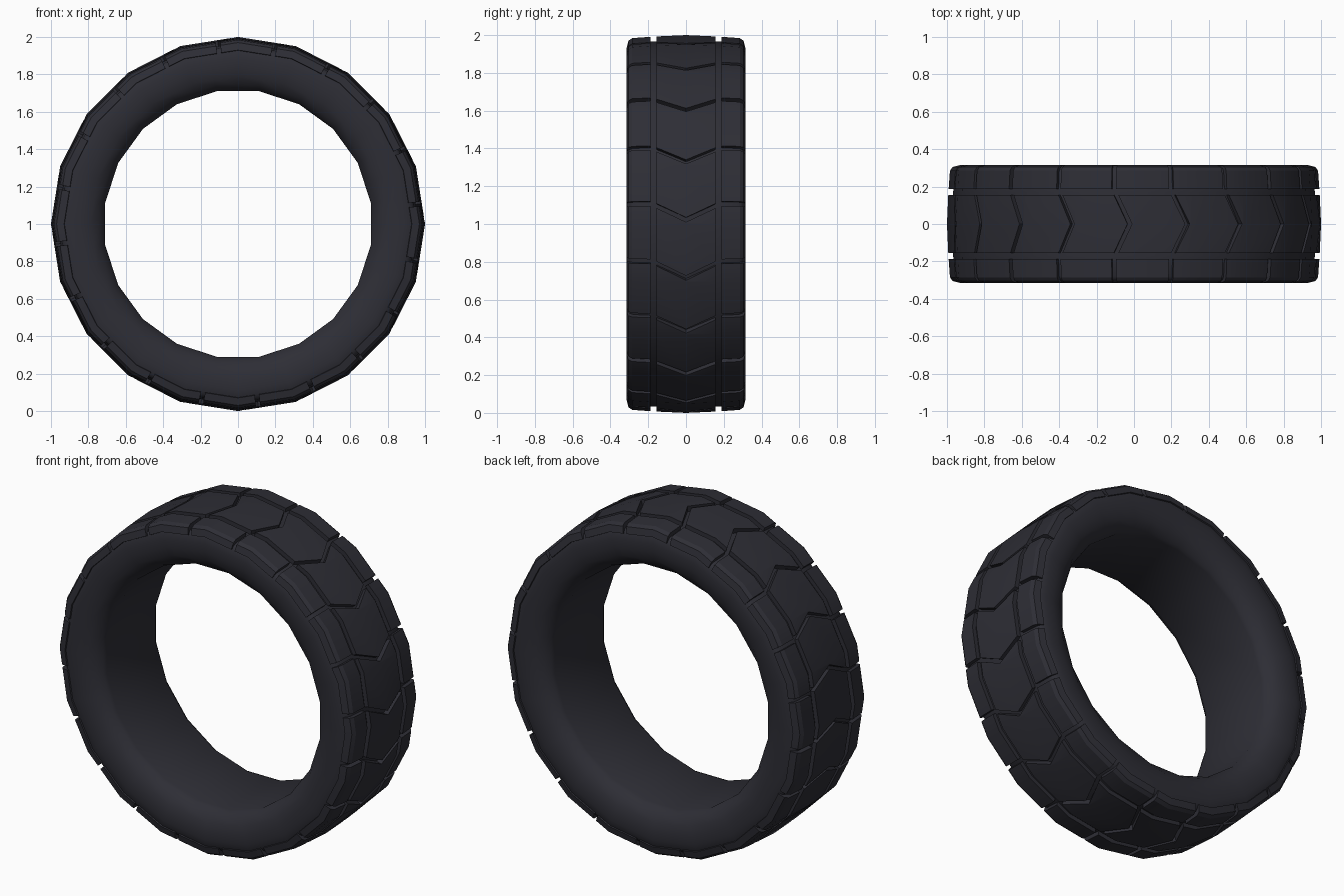
import bpy, bmesh
from math import sin, cos, radians, pi

old = bpy.data.objects.get("Cube")
if old:
    bpy.data.objects.remove(old, do_unlink=True)

SEGMENTS = 20
STEP = 360 / SEGMENTS          # degrees per tread segment
HALF = radians(STEP / 2)

# Single rubber colour
rubber = bpy.data.materials.new("dark_rubber")
rubber.use_nodes = True
COLOUR = (0.027, 0.027, 0.036, 1)
rubber.diffuse_color = COLOUR
bsdf = rubber.node_tree.nodes["Principled BSDF"]
bsdf.inputs["Base Color"].default_value = COLOUR
bsdf.inputs["Roughness"].default_value = 0.8


def place(angle, y, r):
    """Point on the wheel; the angle runs clockwise from the top."""
    a = radians(angle)
    return (r * sin(a), y, 1 + r * cos(a))


def flat_radius(angle, r):
    """Radius on a polygon whose corners lie on multiples of STEP."""
    a = radians(angle % STEP)
    return r * cos(HALF) / cos(a - HALF)


def finish(name, bm, angle):
    bmesh.ops.recalc_face_normals(bm, faces=bm.faces)
    mesh = bpy.data.meshes.new(name)
    bm.to_mesh(mesh)
    bm.free()
    mesh.materials.append(rubber)
    ob = bpy.data.objects.new(name, mesh)
    bpy.context.collection.objects.link(ob)
    bpy.ops.object.select_all(action='DESELECT')
    ob.select_set(True)
    bpy.context.view_layer.objects.active = ob
    bpy.ops.object.shade_smooth_by_angle(angle=radians(angle))
    return ob


# Tyre body: half profile (y, radius), inner bore to tread floor
half = [(0.23, 0.719), (0.25, 0.728), (0.28, 0.752), (0.302, 0.79),
        (0.313, 0.84), (0.314, 0.89), (0.308, 0.925), (0.298, 0.945),
        (0.28, 0.957), (0.17, 0.967)]
BORE_POINTS = 3                # points whose corners sit half a step round
profile = half + [(-y, r) for y, r in reversed(half)]
bm = bmesh.new()
rings = []
for col in range(2 * SEGMENTS):
    ring = []
    for y, r in profile:
        in_bore = r <= half[BORE_POINTS - 1][1]
        corner = (col % 2 == 1) == in_bore
        ring.append(bm.verts.new(
            place(col * STEP / 2, y, r if corner else r * cos(HALF))))
    rings.append(ring)
n = len(profile)
for i, ring in enumerate(rings):
    nxt = rings[(i + 1) % len(rings)]
    for j in range(n):
        k = (j + 1) % n
        bm.faces.new((ring[j], ring[k], nxt[k], nxt[j]))
finish("tyre_body", bm, 40)


def tread_row(name, top, bottom, start, chevron=0):
    """Ring of raised blocks, lofted from a strip of (y, radius) points."""
    gap = 0.7
    bm = bmesh.new()
    m = len(top)
    section = top + bottom[::-1]
    for s in range(SEGMENTS):
        cols = []
        for part in range(3):
            col = []
            for y, r in section:
                lean = chevron * (1 - abs(y) / 0.155) if chevron else 0
                local = (start + lean - STEP + gap, 0,
                         start + lean - gap)[part]
                angle = s * STEP + local
                col.append(bm.verts.new(place(angle, y, flat_radius(angle, r))))
            cols.append(col)
        size = len(section)
        for a, b in zip(cols, cols[1:]):
            for j in range(size):
                k = (j + 1) % size
                bm.faces.new((a[j], a[k], b[k], b[j]))
        for col in (cols[0], cols[-1]):
            for j in range(m - 1):
                bm.faces.new((col[j], col[j + 1],
                              col[size - 2 - j], col[size - 1 - j]))
    finish(name, bm, 25)


# Central chevron blocks
tread_row("centre_tread",
          [(-0.155, 0.993), (0, 1.0), (0.155, 0.993)],
          [(-0.155, 0.95), (0, 0.95), (0.155, 0.95)], 12.4, 4.3)

# Shoulder blocks on both edges
shoulder_top = [(0.187, 0.991), (0.285, 0.984), (0.305, 0.97), (0.315, 0.93)]
shoulder_base = [(0.187, 0.945), (0.26, 0.94), (0.28, 0.935), (0.295, 0.925)]
for side, sign in (("back", 1), ("front", -1)):
    tread_row(side + "_shoulder_tread",
              [(sign * y, r) for y, r in shoulder_top],
              [(sign * y, r) for y, r in shoulder_base], 11.7)
